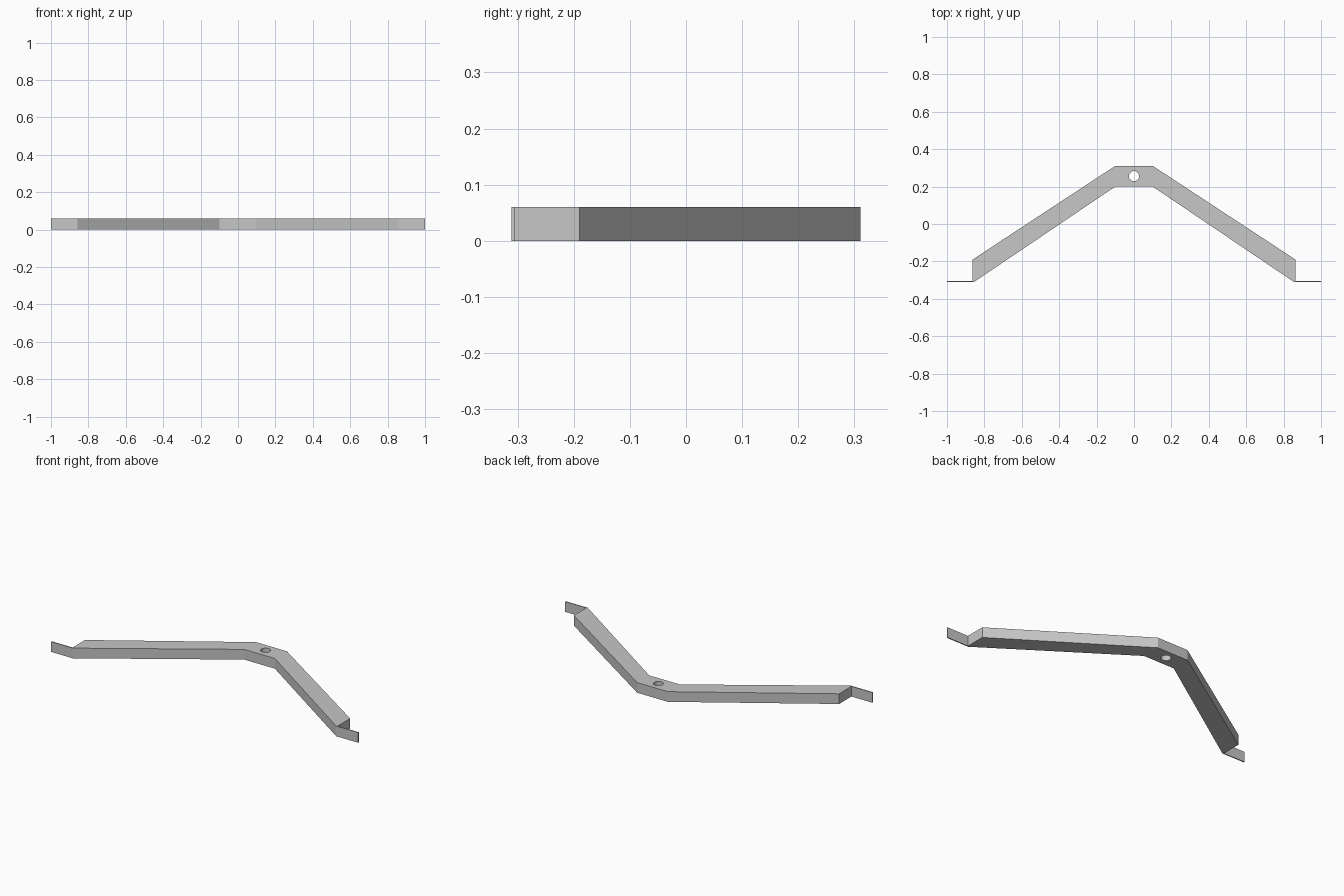
import bpy
import bmesh
from math import cos, sin, tau

cube = bpy.data.objects.get("Cube")
if cube:
    bpy.data.objects.remove(cube, do_unlink=True)

HEIGHT = 0.06

grey = bpy.data.materials.new("light grey metal")
grey.use_nodes = True
colour = (0.57, 0.57, 0.57, 1)
grey.diffuse_color = colour
grey.node_tree.nodes["Principled BSDF"].inputs["Base Color"].default_value = colour


def add_outline(curve, points):
    """Add a closed straight-sided outline to a filled curve."""
    spline = curve.splines.new("POLY")
    spline.points.add(len(points) - 1)
    for point, (x, y) in zip(spline.points, points):
        point.co = (x, y, 0, 1)
    spline.use_cyclic_u = True
    spline.use_smooth = False


# Half outline: angled arm, end face, thin end tab, inner edge
half = [(0.1, 0.311), (0.863, -0.19), (0.863, -0.305), (1, -0.305),
        (1, -0.311), (0.857, -0.311), (0.1, 0.2)]
outline = half + [(-x, y) for x, y in reversed(half)]

# Round bolt hole through the flat middle
hole = [(0.027 * cos(tau * i / 32), 0.256 + 0.027 * sin(tau * i / 32))
        for i in range(32)]

profile = bpy.data.curves.new("bracket_profile", "CURVE")
profile.dimensions = "2D"
profile.fill_mode = "BOTH"
profile.extrude = HEIGHT / 2
add_outline(profile, outline)
add_outline(profile, hole)

# Turn the extruded profile into a clean solid standing on the ground
source = bpy.data.objects.new("bracket_profile", profile)
bpy.context.collection.objects.link(source)
graph = bpy.context.evaluated_depsgraph_get()
mesh = bpy.data.meshes.new_from_object(source.evaluated_get(graph))
bpy.data.objects.remove(source, do_unlink=True)

bm = bmesh.new()
bm.from_mesh(mesh)
bmesh.ops.remove_doubles(bm, verts=bm.verts, dist=0.0001)
bmesh.ops.recalc_face_normals(bm, faces=bm.faces)
bmesh.ops.translate(bm, verts=bm.verts, vec=(0, 0, HEIGHT / 2))
for face in bm.faces:
    # Only the hole wall is round
    centre = face.calc_center_median()
    face.smooth = (abs(face.normal.z) < 0.5 and abs(centre.x) < 0.03
                   and abs(centre.y - 0.256) < 0.03)
    face.material_index = 0
for edge in bm.edges:
    edge.smooth = edge.calc_face_angle(0) < 0.6
bm.to_mesh(mesh)
bm.free()

mesh.name = "angled_bracket"
mesh.materials.clear()
mesh.materials.append(grey)
bracket = bpy.data.objects.new("angled_bracket", mesh)
bpy.context.collection.objects.link(bracket)
